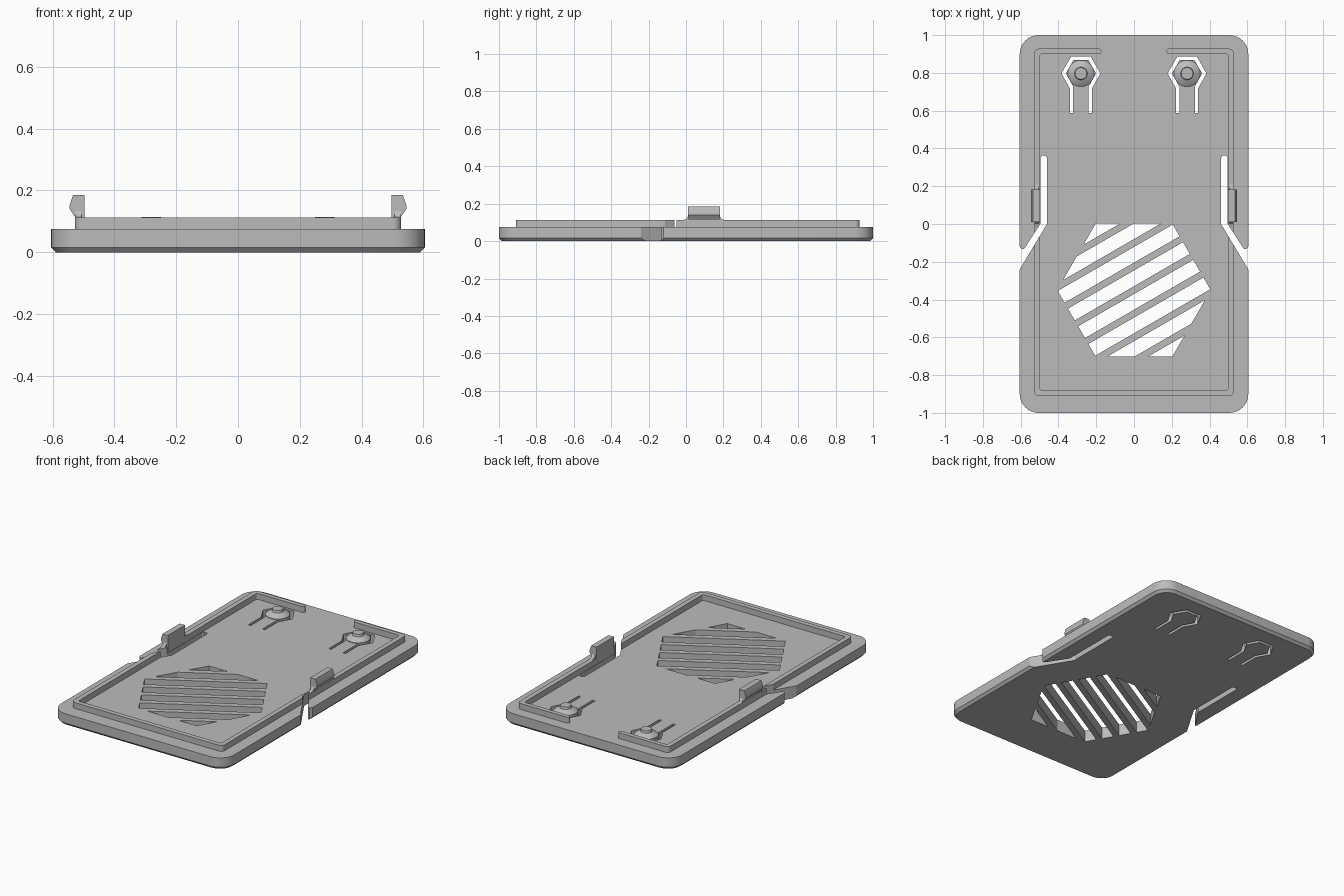
import bpy, bmesh
from math import cos, sin, pi, radians

if "Cube" in bpy.data.objects:
    bpy.data.objects.remove(bpy.data.objects["Cube"])

grey = bpy.data.materials.new("plain grey")
grey.use_nodes = True
COLOUR = (0.5, 0.5, 0.5, 1)
grey.diffuse_color = COLOUR
grey.node_tree.nodes["Principled BSDF"].inputs["Base Color"].default_value = COLOUR


def loft(name, rings):
    """Closed solid through rings of matching points."""
    bm = bmesh.new()
    loops = [[bm.verts.new(p) for p in ring] for ring in rings]
    n = len(loops[0])
    for a, b in zip(loops, loops[1:]):
        for i in range(n):
            j = (i + 1) % n
            bm.faces.new((a[i], a[j], b[j], b[i]))
    bm.faces.new(loops[0])
    bm.faces.new(loops[-1])
    bmesh.ops.recalc_face_normals(bm, faces=bm.faces)
    mesh = bpy.data.meshes.new(name)
    bm.to_mesh(mesh)
    bm.free()
    mesh.materials.append(grey)
    ob = bpy.data.objects.new(name, mesh)
    bpy.context.collection.objects.link(ob)
    return ob


def flat(pts, z):
    return [(x, y, z) for x, y in pts]


def prism(name, pts, lo=-0.1, hi=0.3):
    return loft(name, [flat(pts, lo), flat(pts, hi)])


def rounded(hx, y0, y1, r, seg=8):
    """Rounded rectangle outline."""
    pts = []
    corners = ((hx - r, y1 - r), (r - hx, y1 - r), (r - hx, y0 + r), (hx - r, y0 + r))
    for k, (cx, cy) in enumerate(corners):
        for i in range(seg + 1):
            a = (k + i / seg) * pi / 2
            pts.append((cx + r * cos(a), cy + r * sin(a)))
    return pts


def ring(cx, cy, r, n=32):
    return [(cx + r * cos(2 * pi * i / n), cy + r * sin(2 * pi * i / n)) for i in range(n)]


def cut(ob, cutter):
    cutter.hide_render = True
    mod = ob.modifiers.new("cut", "BOOLEAN")
    mod.operation, mod.solver, mod.object = "DIFFERENCE", "EXACT", cutter
    bpy.context.view_layer.objects.active = ob
    bpy.ops.object.modifier_apply(modifier=mod.name)


def discard(ob):
    bpy.data.objects.remove(ob)


FLOOR, RIM_TOP = 0.075, 0.112
parts = []

# Base plate with a chamfered underside
outer = rounded(0.605, -1, 1, 0.1)
plate = loft("base_plate", [flat(rounded(0.59, -0.985, 0.985, 0.085), 0),
                            flat(outer, 0.016), flat(outer, FLOOR)])

# Raised rim, open at the back
rim = prism("rim", rounded(0.528, -0.91, 0.928, 0.025), FLOOR - 0.005, RIM_TOP)
for cutter in (prism("rim_inside", rounded(0.498, -0.88, 0.9, 0.012)),
               prism("rim_gap", [(-0.185, 0.8), (0.185, 0.8), (0.185, 1), (-0.185, 1)])):
    cut(rim, cutter)
    discard(cutter)
parts += [plate, rim]

# Side slots that free the flexible arms
slot = [(0.496, 0.35), (0.488, 0.362), (0.469, 0.362), (0.461, 0.35), (0.461, 0),
        (0.605, -0.24), (0.65, -0.24), (0.65, -0.12), (0.605, -0.12),
        (0.593, -0.134), (0.58, -0.13), (0.496, 0)]
for s in (1, -1):
    cutter = prism("side_slot", [(s * x, y) for x, y in slot])
    cut(plate, cutter)
    cut(rim, cutter)
    discard(cutter)

# Hexagonal spring slots around the buttons
BX, BY = 0.281, 0.797
half_out = [(0.058, -0.21), (0.058, -0.08), (0.103, 0), (0.052, 0.089)]
half_in = [(0.04, 0.07), (0.08, 0), (0.041, -0.07), (0.041, -0.21)]
spring = (half_out + [(-x, y) for x, y in reversed(half_out)]
          + [(-x, y) for x, y in reversed(half_in)] + half_in)
for s in (1, -1):
    cutter = prism("spring_slot", [(s * BX + x, BY + y) for x, y in spring])
    cut(plate, cutter)
    discard(cutter)


# Diagonal vents: a hexagon sliced into strips
def clip(pts, nx, ny, limit):
    """Keep the part of a convex outline where n.p <= limit."""
    out = []
    for (ax, ay), (bx, by) in zip(pts, pts[1:] + pts[:1]):
        da, db = nx * ax + ny * ay - limit, nx * bx + ny * by - limit
        if da <= 0:
            out.append((ax, ay))
        if da * db < 0:
            t = da / (da - db)
            out.append((ax + t * (bx - ax), ay + t * (by - ay)))
    return out


hexagon = ring(0, 0, 0.406, 6)
nx, ny = -sin(radians(30)), cos(radians(30))
PITCH, BAR = 0.108, 0.036
for k in range(-4, 4):
    lo, hi = k * PITCH + BAR / 2, (k + 1) * PITCH - BAR / 2
    strip = clip(clip(hexagon, nx, ny, hi), -nx, -ny, -lo)
    if len(strip) > 2:
        cutter = prism("vent", [(x, y - 0.35) for x, y in strip])
        cut(plate, cutter)
        discard(cutter)

# Snap clips, fillets, buttons and rounded rim ends on both sides
hook = [(0.497, 0.08), (0.527, 0.08), (0.527, 0.114), (0.545, 0.14),
        (0.545, 0.152), (0.534, 0.185), (0.497, 0.185)]
fillet = [(0, 0.14), (-0.004, 0.127), (-0.013, 0.117), (-0.03, 0.112), (0, 0.106)]
for s, side in ((1, "left"), (-1, "right")):
    parts.append(loft(side + "_clip", [[(s * x, y, z) for x, z in hook] for y in (0.01, 0.182)]))
    for end, y0, d in (("front", 0.012, 1), ("back", 0.18, -1)):
        parts.append(loft(f"{side}_clip_{end}_fillet",
                          [[(s * x, y0 + d * y, z) for y, z in fillet] for x in (0.506, 0.527)]))
    dome = ((0.07, FLOOR - 0.005), (0.07, 0.079), (0.055, 0.09), (0.034, 0.1), (0.031, 0.114))
    parts.append(loft(side + "_button", [flat(ring(s * BX, BY, r), z) for r, z in dome]))
    parts.append(prism(side + "_rim_end", ring(s * 0.185, 0.914, 0.014, 16), FLOOR - 0.005, RIM_TOP))

# Smooth the rounded corners, keep edges sharp
bpy.ops.object.select_all(action="DESELECT")
for ob in parts:
    ob.select_set(True)
bpy.context.view_layer.objects.active = plate
bpy.ops.object.shade_smooth_by_angle(angle=radians(25))
